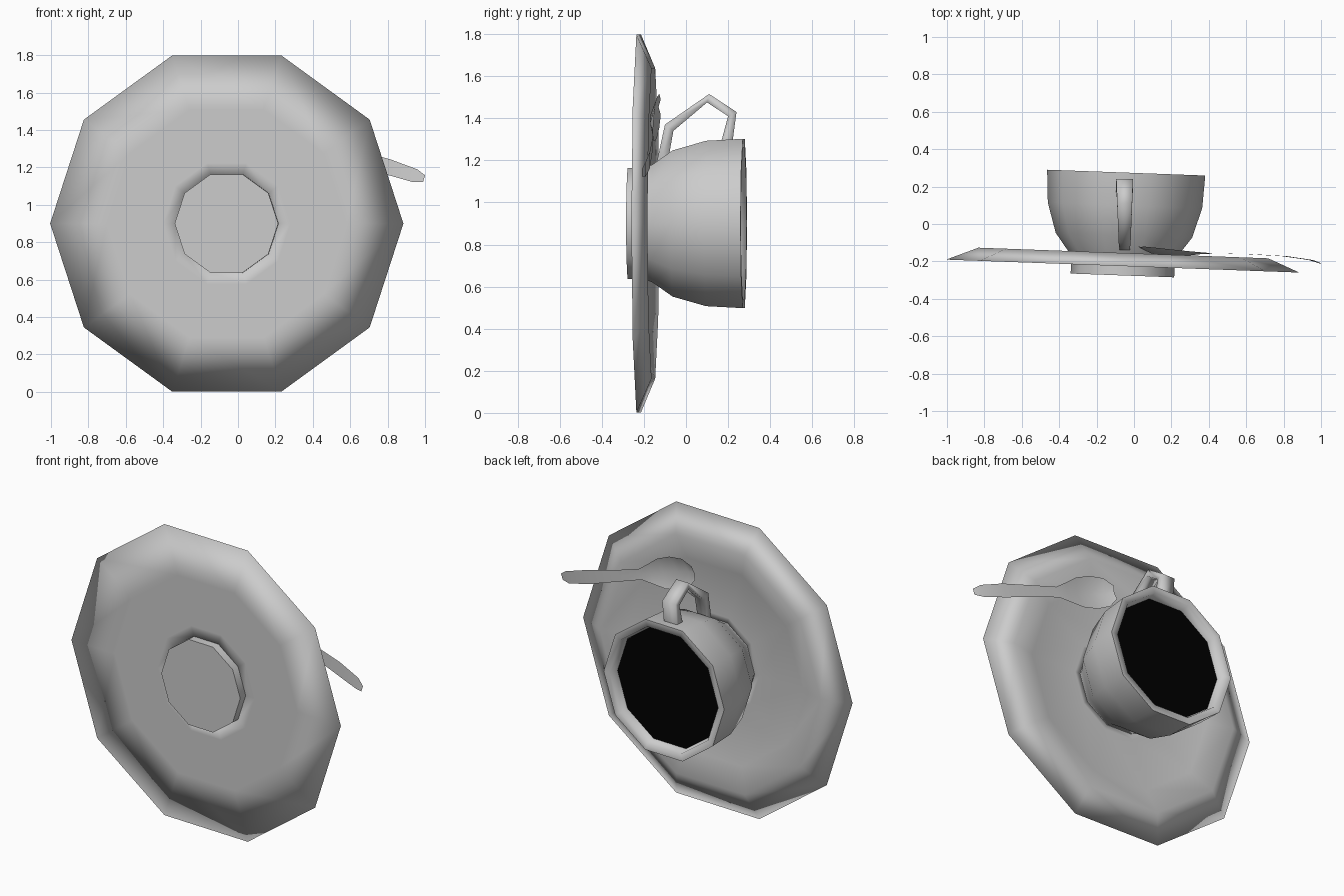
import bpy, bmesh, math
from mathutils import Vector, Matrix

if "Cube" in bpy.data.objects:
    bpy.data.objects.remove(bpy.data.objects["Cube"])

SIDES = 10
TILT = Matrix.Translation((-0.06, -0.225, 0.9)) @ Matrix.Rotation(math.radians(-2.1), 4, 'Z')


def make(name, verts, faces, angle=60, color=None, matrix=TILT):
    me = bpy.data.meshes.new(name)
    me.from_pydata([matrix @ Vector(v) for v in verts], [], faces)
    bm = bmesh.new()
    bm.from_mesh(me)
    bmesh.ops.recalc_face_normals(bm, faces=bm.faces)
    bm.to_mesh(me)
    bm.free()
    ob = bpy.data.objects.new(name, me)
    bpy.context.collection.objects.link(ob)
    bpy.ops.object.select_all(action='DESELECT')
    ob.select_set(True)
    bpy.context.view_layer.objects.active = ob
    bpy.ops.object.shade_smooth_by_angle(angle=math.radians(angle))
    if color:
        mat = bpy.data.materials.new(name)
        mat.diffuse_color = color
        mat.use_nodes = True
        mat.node_tree.nodes["Principled BSDF"].inputs["Base Color"].default_value = mat.diffuse_color
        me.materials.append(mat)
    return ob


def lathe(name, profile, closed=False, cap_start=False, cap_end=False, **kw):
    """Ten-sided turning of (radius, height) points around the y axis."""
    verts = [(r * math.cos(math.tau * i / SIDES), h, r * math.sin(math.tau * i / SIDES))
             for r, h in profile for i in range(SIDES)]
    n = len(profile)
    faces = []
    for k in range(n if closed else n - 1):
        a, b = k * SIDES, (k + 1) % n * SIDES
        for i in range(SIDES):
            j = (i + 1) % SIDES
            faces.append((a + i, a + j, b + j, b + i))
    if cap_start:
        faces.append(tuple(range(SIDES)))
    if cap_end:
        faces.append(tuple(range((n - 1) * SIDES, n * SIDES)))
    return make(name, verts, faces, **kw)


# saucer: ring with flat underside, thin rim, raised edge and shallow dish
lathe("saucer", [(0.277, 0.0), (0.34, 0.0), (0.64, 0.0), (0.945, 0.0), (0.775, 0.07),
                 (0.62, 0.03), (0.31, 0.025), (0.277, 0.025)], closed=True, angle=180)

# foot below the saucer
lathe("foot", [(0.277, -0.05), (0.277, 0.03)], cap_start=True, cap_end=True)

# cup: outer wall, rim, inner wall down to the drink
lathe("cup", [(0.277, 0.03), (0.295, 0.07), (0.365, 0.165), (0.413, 0.325), (0.423, 0.5),
              (0.38, 0.5), (0.367, 0.44)], angle=80)

# drink surface
lathe("drink", [(0.367, 0.445)], cap_end=True, color=(0, 0, 0, 1))

# handle: angular loop, given as (outer y, z, inner y, z, half width) in world coordinates
loop = [(-0.15, 1.14, -0.09, 1.17, 0.026), (-0.10, 1.37, -0.06, 1.34, 0.032),
        (0.11, 1.515, 0.10, 1.475, 0.04), (0.24, 1.43, 0.20, 1.41, 0.045),
        (0.22, 1.28, 0.165, 1.28, 0.045)]
verts, faces = [], []
for oy, oz, iy, iz, w in loop:
    verts += [(-0.05 - w, oy, oz), (-0.05 + w, oy, oz), (-0.05 + w, iy, iz), (-0.05 - w, iy, iz)]
for k in range(len(loop) - 1):
    for i in range(4):
        j = (i + 1) % 4
        faces.append((4 * k + i, 4 * k + j, 4 * k + 4 + j, 4 * k + 4 + i))
make("handle", verts, faces, matrix=Matrix(), angle=180)

# spoon: stations from handle end to bowl tip (distance, half width, y, dip)
start = Vector((0.995, 0, 1.14))
along = Vector((-0.95, 0, 0.31)).normalized()
side = Vector((along.z, 0, -along.x))
stations = [(0.0, 0.018, -0.21, 0), (0.05, 0.036, -0.193, 0), (0.2, 0.042, -0.172, 0),
            (0.42, 0.035, -0.16, 0), (0.6, 0.032, -0.158, 0), (0.68, 0.06, -0.152, 0.01),
            (0.76, 0.09, -0.146, 0.025), (0.86, 0.1, -0.137, 0.035),
            (0.95, 0.085, -0.127, 0.03), (1.01, 0.04, -0.12, 0.01)]
verts, faces = [], []
for d, w, y, dip in stations:
    p = start + along * d + Vector((0, y, 0))
    verts += [p - side * w, p - Vector((0, dip, 0)), p + side * w]
for k in range(len(stations) - 1):
    for i in range(2):
        a = 3 * k + i
        faces.append((a, a + 1, a + 4, a + 3))
make("spoon", verts, faces, matrix=Matrix())
